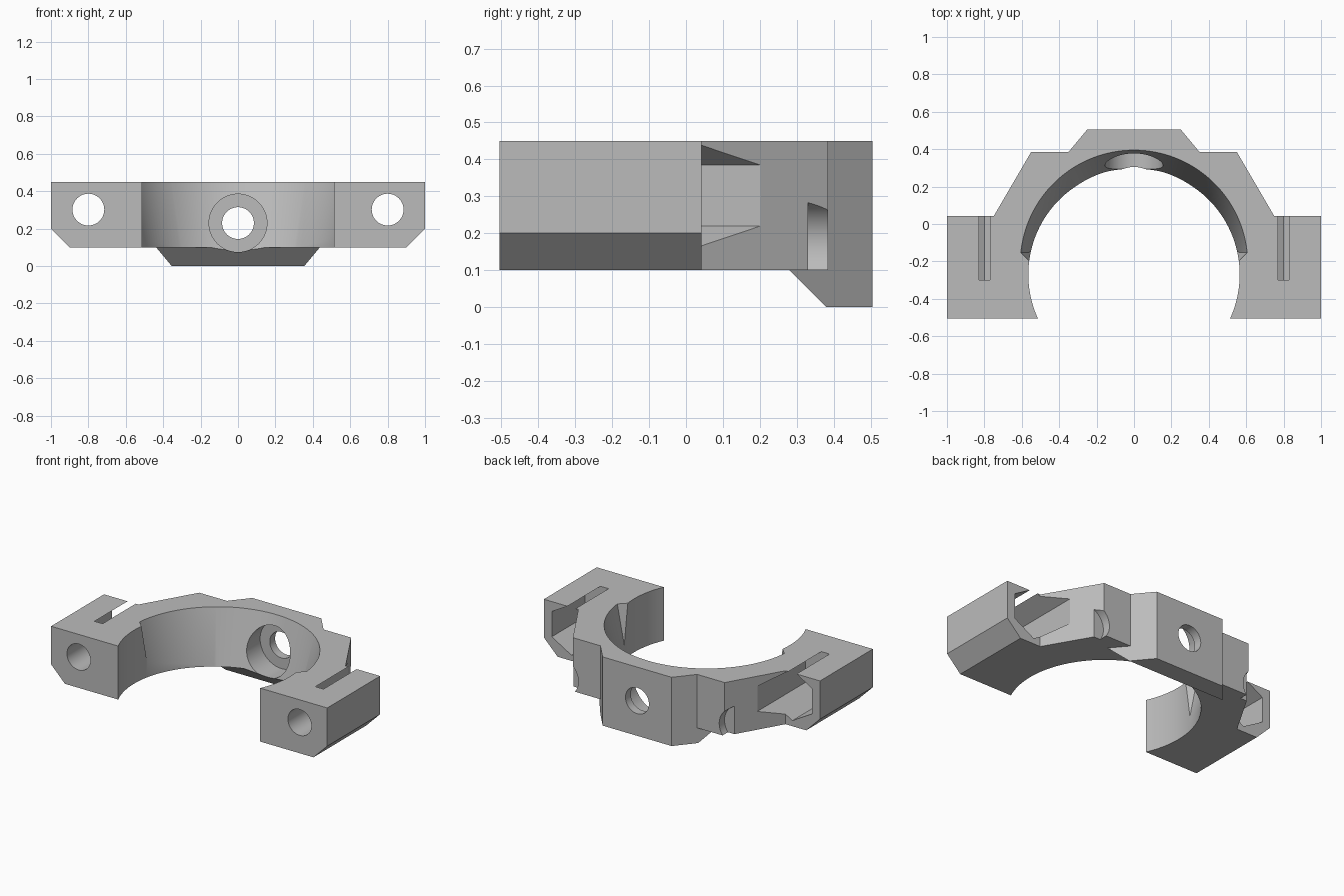
import bpy, bmesh, math
from mathutils import Vector

if "Cube" in bpy.data.objects:
    bpy.data.objects.remove(bpy.data.objects["Cube"], do_unlink=True)

grey = bpy.data.materials.new("plain grey")
grey.use_nodes = True
colour = (0.5, 0.5, 0.5, 1)
grey.diffuse_color = colour
grey.node_tree.nodes["Principled BSDF"].inputs["Base Color"].default_value = colour

AXES = {"x": lambda u, v, w: (w, u, v),
        "y": lambda u, v, w: (u, w, v),
        "z": lambda u, v, w: (u, v, w)}


def make_object(name, bm):
    bmesh.ops.recalc_face_normals(bm, faces=bm.faces)
    mesh = bpy.data.meshes.new(name)
    bm.to_mesh(mesh)
    bm.free()
    mesh.materials.append(grey)
    ob = bpy.data.objects.new(name, mesh)
    bpy.context.collection.objects.link(ob)
    return ob


def loft_mesh(start, end, axis, a, b):
    """Closed solid between two outlines at a and b along the axis."""
    bm = bmesh.new()
    place = AXES[axis]
    low = [bm.verts.new(place(u, v, a)) for u, v in start]
    high = [bm.verts.new(place(u, v, b)) for u, v in end]
    bm.faces.new(low)
    bm.faces.new(high)
    n = len(low)
    for i in range(n):
        j = (i + 1) % n
        bm.faces.new((low[i], low[j], high[j], high[i]))
    return bm


def prism(name, outline, axis, a, b):
    return make_object(name, loft_mesh(outline, outline, axis, a, b))


def circle(u, v, r, n=64, turn=0.0):
    return [(u + r * math.cos(turn + math.tau * i / n),
             v + r * math.sin(turn + math.tau * i / n)) for i in range(n)]


def mirrored(half):
    return half + [(-x, y) for x, y in reversed(half)]


def combine(target, tool, operation="DIFFERENCE"):
    """Apply a boolean and discard the helper."""
    tool.hide_render = True
    mod = target.modifiers.new("cut", "BOOLEAN")
    mod.object, mod.operation, mod.solver = tool, operation, "EXACT"
    bpy.ops.object.select_all(action="DESELECT")
    bpy.context.view_layer.objects.active = target
    target.select_set(True)
    bpy.ops.object.modifier_apply(modifier=mod.name)
    bpy.data.objects.remove(tool, do_unlink=True)


# Clamp body and rear boss with its sloped underside
body = prism("clamp_body", mirrored([(1, -0.505), (1, 0.042), (0.75, 0.042), (0.55, 0.385)]),
             "z", 0.1, 0.45)
boss = prism("rear_boss", mirrored([(0.4375, 0.28), (0.25, 0.505)]), "z", 0, 0.45)
combine(boss, prism("boss_slope", [(0.18, -0.1), (0.48, -0.1), (0.18, 0.2)], "x", -1, 1))
combine(body, boss, "UNION")

# Main bore
combine(body, prism("bore", circle(0, -0.27, 0.565, 160), "z", -0.2, 0.7))


# Flared rear part of the bore, ended by a slanted wall on each side
def flare_ring(z):
    t = (z - 0.1) / 0.35
    return circle(0, -0.24 + 0.027 * t, 0.54 + 0.068 * t, 160)


bm = loft_mesh(flare_ring(0), flare_ring(0.6), "z", 0, 0.6)
for side in (1, -1):
    cut = bmesh.ops.bisect_plane(
        bm, geom=bm.verts[:] + bm.edges[:] + bm.faces[:], clear_outer=True,
        plane_co=(side * 0.604, -0.155, 0.45), plane_no=Vector((side, -1, -0.22)))
    edges = [e for e in cut["geom_cut"] if isinstance(e, bmesh.types.BMEdge)]
    bmesh.ops.edgeloop_fill(bm, edges=edges)
combine(body, make_object("bore_flare", bm))

# Centre screw hole with counterbore from inside
combine(body, prism("counterbore", circle(0, 0.23, 0.155), "y", 0, 0.45))
combine(body, prism("centre_hole", circle(0, 0.23, 0.085), "y", 0.1, 0.7))

for s in (1, -1):
    # Ear: bolt hole, hexagonal nut pocket, bottom chamfer
    combine(body, prism("bolt_hole", circle(s * 0.8, 0.302, 0.085), "y", -0.7, -0.2))
    combine(body, prism("nut_pocket", circle(s * 0.8, 0.302, 0.165, 6, math.pi / 2), "y", -0.3, 0.6))
    combine(body, prism("ear_chamfer", [(s * 0.8, 0), (s * 1.1, 0), (s * 1.1, 0.3)], "y", -0.7, 0.3))
    # Round relief at the rear shoulder
    combine(body, prism("shoulder_relief", circle(s * 0.63, 0.173, 0.12), "y", 0.33, 0.6))

bpy.ops.object.select_all(action="DESELECT")
bpy.context.view_layer.objects.active = body
body.select_set(True)
bpy.ops.object.shade_smooth_by_angle(angle=math.radians(20))
